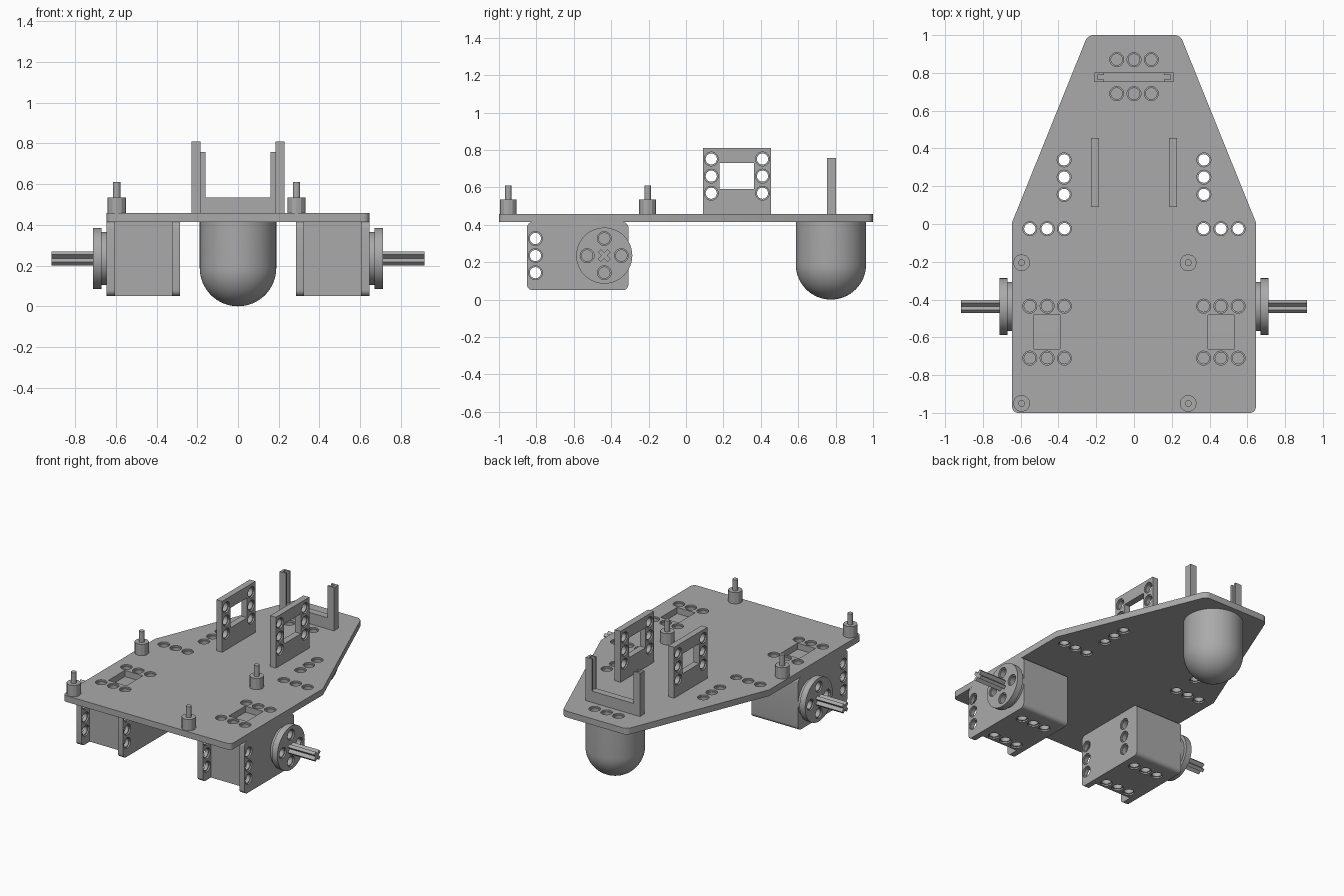
import bpy, bmesh, math

cube = bpy.data.objects.get("Cube")
if cube:
    bpy.data.objects.remove(cube, do_unlink=True)

GREY = (0.4, 0.4, 0.4, 1.0)
grey = bpy.data.materials.new("mid_grey")
grey.use_nodes = True
grey.diffuse_color = GREY
grey.node_tree.nodes["Principled BSDF"].inputs["Base Color"].default_value = GREY

PITCH = 0.0915
STEPS = (-PITCH, 0, PITCH)
LOW, HIGH = 0.414, 0.457      # base plate underside and top
BORE, HOLE, LIP = 0.037, 0.03, 0.01


def place(axis, u, v, w):
    """Map profile coordinates (u, v) and depth w to space."""
    return {"x": (w, u, v), "y": (v, w, u), "z": (u, v, w)}[axis]


def prism(bm, axis, pts, w0, w1, radius=0.0, rounded=()):
    """Extrude a polygon along an axis, rounding the chosen corners."""
    a = [bm.verts.new(place(axis, u, v, w0)) for u, v in pts]
    b = [bm.verts.new(place(axis, u, v, w1)) for u, v in pts]
    n = len(pts)
    bm.faces.new(a[::-1])
    bm.faces.new(b)
    for i in range(n):
        j = (i + 1) % n
        bm.faces.new((a[i], a[j], b[j], b[i]))
    if rounded:
        edges = [bm.edges.get((a[i], b[i])) for i in rounded]
        bmesh.ops.bevel(bm, geom=edges, offset=radius, segments=6,
                        profile=0.5, affect="EDGES")


def rect(u0, u1, v0, v1):
    return [(u0, v0), (u1, v0), (u1, v1), (u0, v1)]


def lathe(bm, axis, u, v, profile, sides=24):
    """Stack rings of (radius, depth) around an axis through (u, v)."""
    rings = []
    for r, w in profile:
        angles = [2 * math.pi * i / sides for i in range(sides)]
        rings.append([bm.verts.new(place(axis, u + r * math.cos(t),
                                         v + r * math.sin(t), w)) for t in angles])
    for p, q in zip(rings, rings[1:]):
        for i in range(sides):
            j = (i + 1) % sides
            bm.faces.new((p[i], p[j], q[j], q[i]))
    bm.faces.new(rings[0][::-1])
    bm.faces.new(rings[-1])


def through_hole(bm, axis, u, v, w0, w1):
    """Cutter for a hole with a shallow counterbore on both sides."""
    lathe(bm, axis, u, v, [(BORE, w0 - LIP), (BORE, w0 + LIP), (HOLE, w0 + LIP),
                           (HOLE, w1 - LIP), (BORE, w1 - LIP), (BORE, w1 + LIP)])


def blind_hole(bm, axis, u, v, w, depth):
    """Cutter for a counterbored pocket; the sign of depth gives its direction."""
    s = math.copysign(LIP, depth)
    lathe(bm, axis, u, v, [(BORE, w - s), (BORE, w + s), (HOLE, w + s), (HOLE, w + depth)])


def finish(name, bm, cutters=(), mirror=False, smooth=True):
    """Turn a bmesh into an object, cut it, mirror it and shade it."""
    def to_object(label, source):
        bmesh.ops.recalc_face_normals(source, faces=source.faces[:])
        mesh = bpy.data.meshes.new(label)
        source.to_mesh(mesh)
        source.free()
        mesh.materials.append(grey)
        made = bpy.data.objects.new(label, mesh)
        bpy.context.scene.collection.objects.link(made)
        return made

    obj = to_object(name, bm)
    bpy.ops.object.select_all(action="DESELECT")
    bpy.context.view_layer.objects.active = obj
    obj.select_set(True)
    for source in cutters:
        tool = to_object(name + "_cutter", source)
        tool.hide_render = True
        mod = obj.modifiers.new("cut", "BOOLEAN")
        mod.operation = "DIFFERENCE"
        mod.solver = "EXACT"
        mod.object = tool
        bpy.ops.object.modifier_apply(modifier=mod.name)
        bpy.data.objects.remove(tool, do_unlink=True)
    if mirror:
        mod = obj.modifiers.new("mirror", "MIRROR")
        mod.use_mirror_merge = False
        bpy.ops.object.modifier_apply(modifier=mod.name)
    if smooth:
        bpy.ops.object.shade_smooth_by_angle(angle=math.radians(30))
    return obj


# Base plate with tapered tail, hole rows and motor windows
plate, cuts = bmesh.new(), bmesh.new()
outline = [(-0.645, -1), (0.645, -1), (0.645, 0.01), (0.245, 1), (-0.245, 1), (-0.645, 0.01)]
prism(plate, "z", outline, LOW, HIGH, 0.03, (0, 1, 3, 4))
for side in (-1, 1):
    for d in STEPS:
        through_hole(cuts, "z", side * 0.37, 0.248 + d, LOW, HIGH)
        for y in (-0.025, -0.435, -0.71):
            through_hole(cuts, "z", side * 0.46 + d, y, LOW, HIGH)
    x = side * 0.462
    prism(cuts, "z", rect(x - 0.069, x + 0.069, -0.662, -0.481), LOW - 0.05, HIGH + 0.05)
for d in STEPS:
    for y in (0.69, 0.87):
        through_hole(cuts, "z", d, y, LOW, HIGH)
finish("base_plate", plate, [cuts])

# Motor housings with front flanges
AY, AZ = -0.437, 0.235        # axle centre
motor, slot, cuts = bmesh.new(), bmesh.new(), bmesh.new()
prism(motor, "x", rect(-0.85, -0.308, 0.05, LOW), 0.285, 0.645, 0.03, (0, 1, 2, 3))
prism(slot, "z", rect(0.325, 0.605, -0.95, -0.76), -0.1, 0.6)
for d in STEPS:
    through_hole(cuts, "x", -0.805, AZ + d, 0.285, 0.325)
    through_hole(cuts, "x", -0.805, AZ + d, 0.605, 0.645)
    blind_hole(cuts, "x", AY, AZ + d, 0.285, 0.04)
    for y in (AY, -0.71):
        blind_hole(cuts, "z", 0.46 + d, y, 0.05, 0.04)
finish("motor_housings", motor, [slot, cuts], mirror=True)

# Wheel hubs
hub, cuts = bmesh.new(), bmesh.new()
lathe(hub, "x", AY, AZ, [(0.13, 0.64), (0.13, 0.67), (0.15, 0.67), (0.15, 0.713)], 48)
for dy, dz in ((1, 0), (-1, 0), (0, 1), (0, -1)):
    blind_hole(cuts, "x", AY + dy * PITCH, AZ + dz * PITCH, 0.713, -0.045)
finish("wheel_hubs", hub, [cuts], mirror=True)

# Cross-shaped axles, turned by an eighth
axle = bmesh.new()
cross = []
L, H = 0.037, 0.011
for k in range(4):
    t = math.pi / 4 + k * math.pi / 2
    c, s = math.cos(t), math.sin(t)
    for p, q in ((L, -H), (L, H), (H, H)):
        cross.append((AY + p * c - q * s, AZ + p * s + q * c))
prism(axle, "x", cross, 0.70, 0.915)
finish("axles", axle, mirror=True, smooth=False)

# Rounded caster under the tail
caster = bmesh.new()
R = 0.188
dome = [(R, LOW)]
for i in range(17):
    t = math.pi / 2 * i / 16
    dome.append((max(R * math.cos(t), 0.001), R - R * math.sin(t)))
lathe(caster, "z", 0, 0.775, dome, 64)
finish("caster", caster)

# Upright mounting frames
frame, cuts = bmesh.new(), bmesh.new()
prism(frame, "x", rect(0.09, 0.455, HIGH, 0.81), 0.184, 0.228)
prism(cuts, "x", rect(0.18, 0.363, 0.592, 0.73), 0.1, 0.3)
for d in STEPS:
    for y in (0.135, 0.409):
        through_hole(cuts, "x", y, 0.66 + d, 0.184, 0.228)
finish("mounting_frames", frame, [cuts], mirror=True)

# U-shaped holder with grooved arms
holder, cuts = bmesh.new(), bmesh.new()
W, T, TOP, FLOOR = 0.208, 0.16, 0.757, 0.535
prism(holder, "y", [(HIGH, -W), (TOP, -W), (TOP, -T), (FLOOR, -T),
                    (FLOOR, T), (TOP, T), (TOP, W), (HIGH, W)], 0.753, 0.802)
for s in (-1, 1):
    ends = sorted((s * 0.15, s * 0.192))
    prism(cuts, "z", rect(*ends, 0.766, 0.789), FLOOR, 0.9)
finish("u_holder", holder, [cuts], smooth=False)

# Stepped standoff pins
pins = bmesh.new()
for x in (-0.595, 0.287):
    for y in (-0.95, -0.205):
        lathe(pins, "z", x, y, [(0.045, HIGH), (0.045, 0.535),
                                (0.018, 0.535), (0.018, 0.61)], 12)
finish("standoff_pins", pins, smooth=False)
